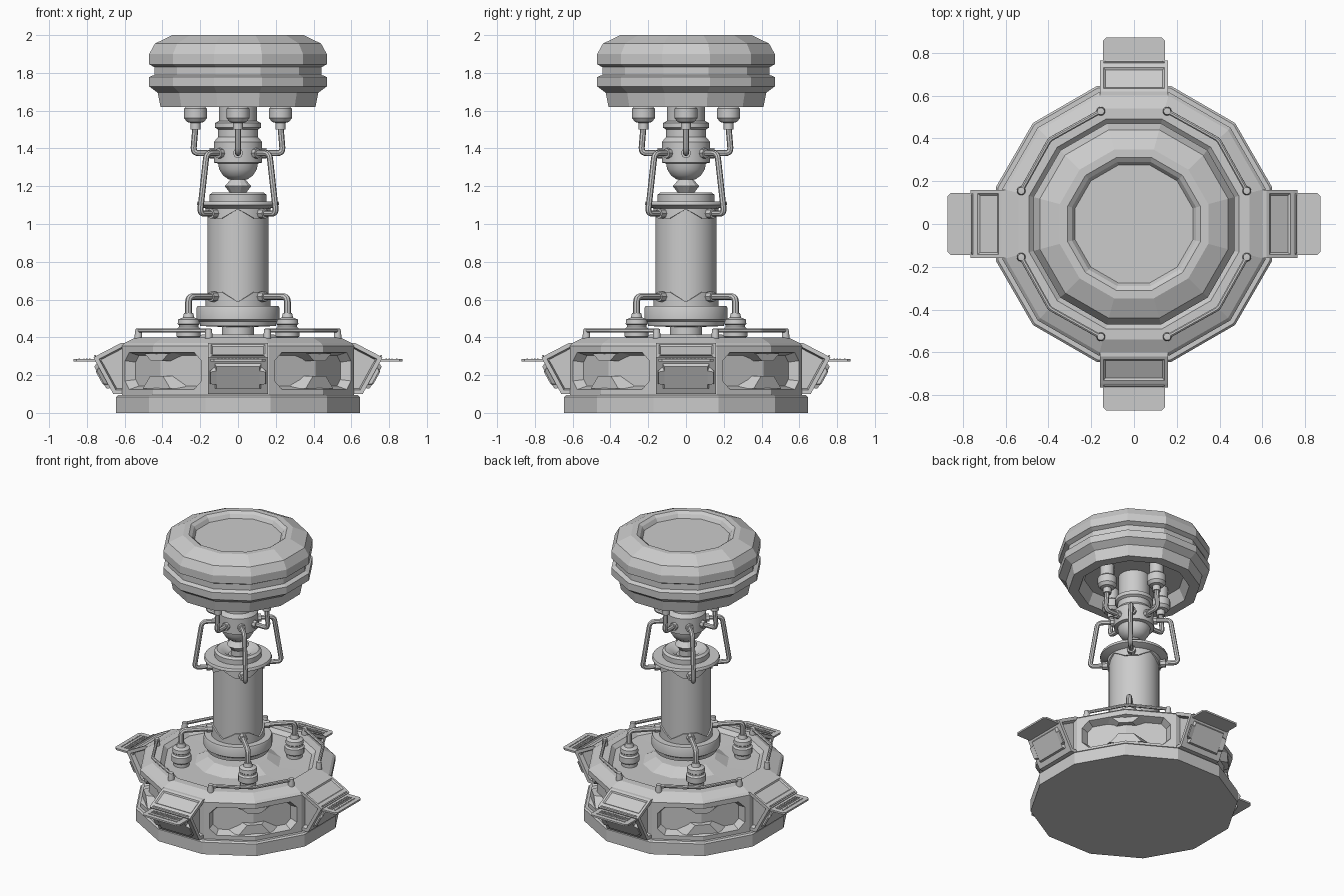
import bpy, bmesh
from math import pi, sin, cos, tan, radians, atan2, degrees
from mathutils import Vector, Matrix

if "Cube" in bpy.data.objects:
    bpy.data.objects.remove(bpy.data.objects["Cube"])

smooth = []


def finish(bm, name, round_shading=False):
    bmesh.ops.recalc_face_normals(bm, faces=bm.faces)
    me = bpy.data.meshes.new(name)
    bm.to_mesh(me)
    bm.free()
    ob = bpy.data.objects.new(name, me)
    bpy.context.collection.objects.link(ob)
    if round_shading:
        smooth.append(ob)
    return ob


def lathe_bm(profile, n, at=(0, 0), rim=None):
    """Revolve (apothem, z) points; n=12 puts flats on the axes."""
    bm = bmesh.new()
    k = 1 / cos(pi / n)
    rings = []
    for r, z in profile:
        if r == 0:
            rings.append([bm.verts.new((at[0], at[1], z))] * n)
        else:
            rings.append([bm.verts.new((at[0] + r * k * cos((2 * i + 1) * pi / n),
                                        at[1] + r * k * sin((2 * i + 1) * pi / n), z)) for i in range(n)])
    for a, b in zip(rings, rings[1:]):
        for i in range(n):
            j = (i + 1) % n
            vs = list(dict.fromkeys((a[i], a[j], b[j], b[i])))
            if len(vs) > 2:
                bm.faces.new(vs)
    bmesh.ops.recalc_face_normals(bm, faces=bm.faces)
    return bm


def lathe(name, profile, n=32, at=(0, 0)):
    return finish(lathe_bm(profile, n, at), name, n > 12)


def prism(name_or_bm, pts, vec):
    """Extrude a flat polygon along a vector."""
    bm = bmesh.new()
    f = bm.faces.new([bm.verts.new(p) for p in pts])
    ext = bmesh.ops.extrude_face_region(bm, geom=[f])
    bmesh.ops.translate(bm, vec=vec, verts=[v for v in ext['geom'] if isinstance(v, bmesh.types.BMVert)])
    bmesh.ops.recalc_face_normals(bm, faces=bm.faces)
    return bm


def pipe(name, pts, r, bend=0.03):
    """Round tube along a path with rounded corners."""
    P = [Vector(p) for p in pts]
    path = [P[0]]
    for a, b, c in zip(P, P[1:], P[2:]):
        s, e = b + (a - b).normalized() * bend, b + (c - b).normalized() * bend
        path += [s.lerp(b, t).lerp(b.lerp(e, t), t) for t in (0, .25, .5, .75, 1)]
    path.append(P[-1])
    cu = bpy.data.curves.new(name, 'CURVE')
    cu.dimensions = '3D'
    cu.bevel_depth, cu.bevel_resolution, cu.use_fill_caps = r, 2, True
    sp = cu.splines.new('POLY')
    sp.points.add(len(path) - 1)
    for q, v in zip(sp.points, path):
        q.co = (*v, 1)
    tmp = bpy.data.objects.new(name + "_path", cu)
    bpy.context.collection.objects.link(tmp)
    bpy.context.view_layer.update()
    me = bpy.data.meshes.new_from_object(tmp.evaluated_get(bpy.context.evaluated_depsgraph_get()))
    bpy.data.objects.remove(tmp)
    ob = bpy.data.objects.new(name, me)
    bpy.context.collection.objects.link(ob)
    smooth.append(ob)
    return ob


def around(ob, start=0):
    """Four copies about z, the first turned by start degrees."""
    for k in range(4):
        c = ob if k == 0 else ob.copy()
        if k:
            bpy.context.collection.objects.link(c)
        c.rotation_euler.z = radians(start + 90 * k)


# Base plate
lathe("base_plate", [(0, 0), (.645, 0), (.645, .085), (.635, .095), (0, .095)], 12)

# Base body with a recessed window folded round each diagonal corner
bm = lathe_bm([(0, .09), (.615, .09), (.615, .355), (.6, .37), (.54, .4), (.49, .4), (.465, .375), (.27, .37),
               (.19, .415), (0, .415)], 12)


def window(q, area):
    out = []
    for f in bm.faces:
        c = f.calc_center_median()
        off = (degrees(atan2(c.y, c.x)) - 45 - 90 * q + 180) % 360 - 180
        if abs(f.normal.z) < .1 and abs(off) < 27 and f.calc_area() > area:
            out.append(f)
    return out


for q in range(4):
    fs = window(q, .03)
    bmesh.ops.inset_region(bm, faces=fs, thickness=.034, depth=0, use_even_offset=True)
    fs = window(q, .03)
    ends = [v for f in fs for v in f.verts if sum(g in fs for g in v.link_faces) == 1]
    bmesh.ops.bevel(bm, geom=ends, offset=.045, segments=1, affect='VERTICES')
    bmesh.ops.inset_region(bm, faces=window(q, .03), thickness=.018, depth=-.055, use_even_offset=True)
finish(bm, "base_body")

# Wedges inside the windows
for nm, w1, w2, z0, z1 in (("window_lower_wedge", .17, .08, .13, .195), ("window_upper_wedge", .15, .07, .315, .275)):
    bm = prism(nm, [(.54, -w1, z0), (.54, w1, z0), (.54, w2, z1), (.54, -w2, z1)], (.07, 0, 0))
    for v in bm.verts:
        if v.co.x > .58:
            v.co.y *= .6
    around(finish(bm, nm), 45)

# Console modules on the four sides
h = .158
bm = prism("console", [(.58, -h, .1), (.66, -h, .1), (.765, -h, .292), (.745, -h, .305), (.62, -h, .37), (.58, -h, .37)],
           (0, 2 * h, 0))
for pick, rim, depth in ((lambda n: n.x > .7 and n.z < 0, .035, .018), (lambda n: .4 < n.x < .6 and n.z > .7, .016, -.008),
                         (lambda n: abs(n.y) > .9, .022, -.03)):
    fs = [f for f in bm.faces if pick(f.normal)]
    bmesh.ops.inset_individual(bm, faces=fs, thickness=rim, depth=0, use_even_offset=True)
    bmesh.ops.inset_individual(bm, faces=fs, thickness=.008, depth=depth, use_even_offset=True)
around(finish(bm, "console"))

# Trays with rows of small keys
bm = prism("tray", [(.72, -.145, .273), (.855, -.145, .273), (.872, -.128, .273), (.872, .128, .273),
                    (.855, .145, .273), (.72, .145, .273)], (0, 0, .012))
around(finish(bm, "console_tray"))
bm = bmesh.new()
for x in (.785, .8, .815, .84):
    for i in range(12):
        m = Matrix.Translation((x, -.105 + i * .019, .286)) @ Matrix.Diagonal((.007, .012, .006, 1))
        bmesh.ops.create_cube(bm, size=1, matrix=m)
around(finish(bm, "tray_keys"))

# Hand rails on the base rim
d = .55 * .7071
rail = [(.527, -.155), (d + .005, -d - .005), (.155, -.527)]
pts = [(*rail[0], .385), (*rail[0], .435), (*rail[1], .435), (*rail[2], .435), (*rail[2], .385)]
around(pipe("base_rail", pts, .011, .012))
for i in (0, 2):
    around(lathe("rail_foot", [(0, .39), (.02, .39), (.02, .412), (.016, .445), (0, .447)], 16, rail[i]))

# Column, from its foot ring to the flange and socket
lathe("column", [(0, 1.13), (.06, 1.13), (.1, 1.16), (.135, 1.168), (.15, 1.155), (.15, 1.12), (.212, 1.12),
                 (.217, 1.112), (.217, 1.1), (.18, 1.085), (.162, 1.08), (.162, .565), (.215, .565), (.22, .555),
                 (.22, .495), (.205, .485), (.2, .46), (.085, .455), (.085, .4), (0, .4)])


def collar(name, z_back, z_edge, z_notch):
    """Sleeve whose free edge has a V notch on each side."""
    bm = bmesh.new()
    n = 48
    rows = []
    for i in range(n):
        a = 2 * pi * i / n
        off = abs((degrees(a) + 45) % 90 - 45)
        z = z_notch + (z_edge - z_notch) * min(1, off / 30)
        rows.append([bm.verts.new((r * cos(a), r * sin(a), zz)) for r, zz in
                     ((.158, z_back), (.172, z_back), (.172, z), (.158, z))])
    for i in range(n):
        a, b = rows[i], rows[(i + 1) % n]
        for j in range(4):
            k = (j + 1) % 4
            bm.faces.new((a[j], a[k], b[k], b[j]))
    finish(bm, name, True)


collar("upper_collar", 1.1, 1.03, 1.078)
collar("lower_collar", .56, .64, .588)

# Joint ball and neck hub
lathe("joint_ball", [(0, 1.12), (.045, 1.13), (.045, 1.168), (.07, 1.2), (.04, 1.235), (0, 1.24)], 12)
lathe("neck_hub", [(0, 1.232), (.05, 1.236), (.08, 1.258), (.1, 1.29), (.105, 1.32), (.128, 1.325), (.128, 1.435),
                   (.105, 1.46), (.105, 1.5), (.122, 1.51), (.122, 1.535), (.1, 1.545), (.1, 1.71), (0, 1.71)])

# Head
lathe("head", [(0, 1.96), (.275, 1.96), (.29, 1.985), (.31, 2), (.347, 2), (.44, 1.955), (.47, 1.9), (.47, 1.845),
               (.442, 1.83), (.442, 1.79), (.47, 1.778), (.47, 1.728), (.425, 1.695), (.41, 1.62), (.345, 1.62),
               (.31, 1.70), (0, 1.70)], 12)

# Hanging canisters under the head and their pipes
around(lathe("head_canister", [(0, 1.71), (.045, 1.71), (.045, 1.625), (.06, 1.612), (.06, 1.56), (.045, 1.54),
                               (.026, 1.535), (.026, 1.5), (0, 1.5)], 16, (.225, 0)))
around(pipe("head_pipe", [(.225, 0, 1.52), (.237, 0, 1.375), (.1, 0, 1.375)], .016))

# Diagonal pipes bridging the joint
around(pipe("joint_pipe", [(.1, 0, 1.375), (.235, 0, 1.375), (.285, 0, 1.055), (.14, 0, 1.055)], .016), 45)

# Canisters on the base and their pipes to the column
around(lathe("base_canister", [(0, .365), (.05, .365), (.05, .395), (.063, .405), (.063, .445), (.052, .455),
                               (.052, .465), (.058, .47), (.055, .495), (.03, .505), (.024, .53), (0, .53)],
             16, (.37, 0)), 45)
around(pipe("base_pipe", [(.37, 0, .5), (.37, 0, .615), (.14, 0, .615)], .018), 45)

# Pipe fittings
for nm, r0, r1, z, turn in (("hub_fitting_side", .11, .15, 1.375, 0), ("hub_fitting_corner", .11, .15, 1.375, 45),
                            ("upper_fitting", .15, .205, 1.055, 45), ("lower_fitting", .15, .205, .615, 45)):
    around(pipe(nm, [(r0, 0, z), (r1, 0, z)], .027), turn)

# Smooth the round parts, keeping sharp rims
bpy.ops.object.select_all(action='DESELECT')
for ob in smooth:
    ob.select_set(True)
bpy.context.view_layer.objects.active = smooth[0]
bpy.ops.object.shade_smooth_by_angle(angle=radians(35))
